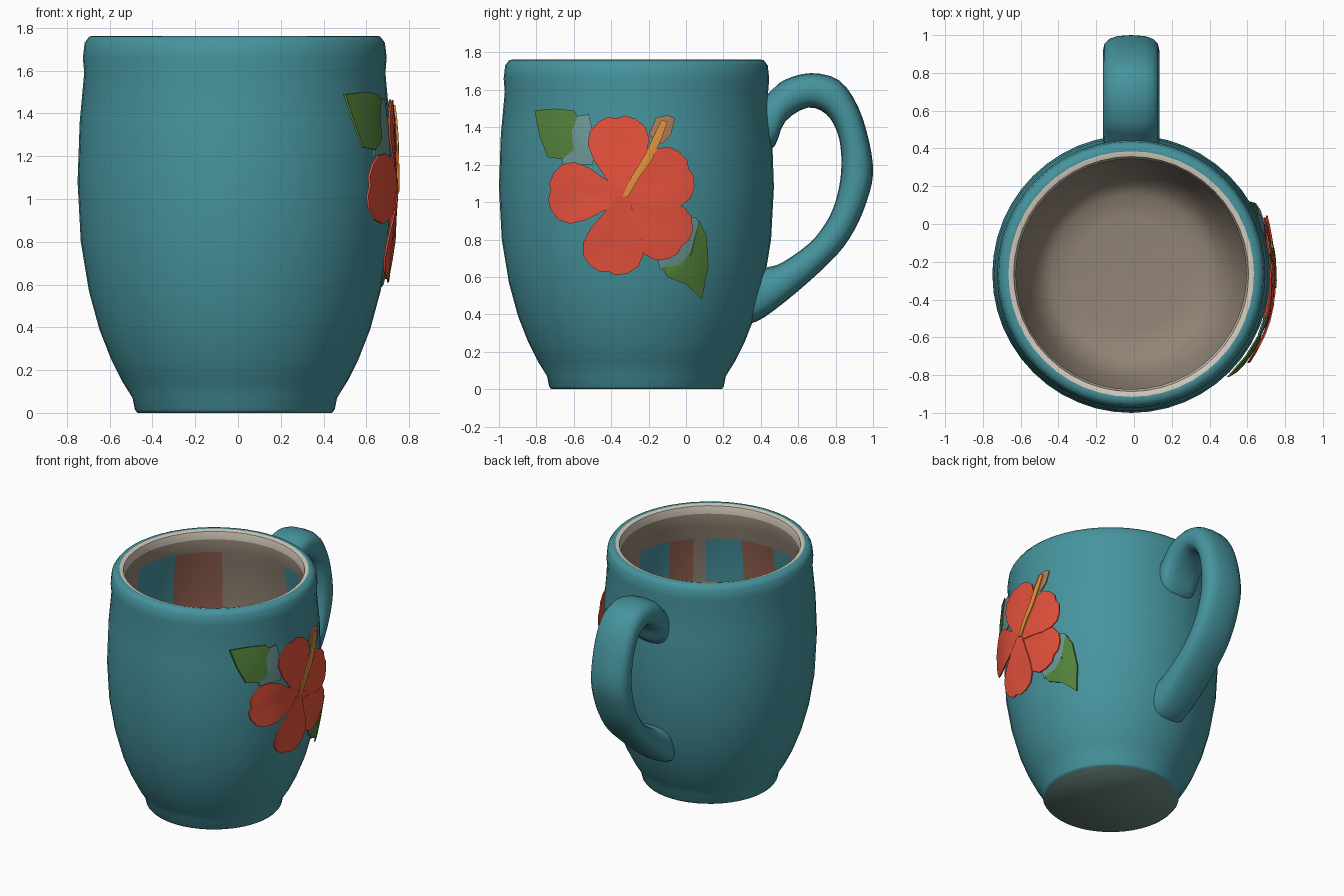
import bpy, bmesh, math

if "Cube" in bpy.data.objects:
    bpy.data.objects.remove(bpy.data.objects["Cube"])

CX, CY = -0.015, -0.265          # mug axis


def mat(name, r, g, b):
    lin = lambda c: ((c / 255 + 0.055) / 1.055) ** 2.4
    m = bpy.data.materials.new(name)
    m.diffuse_color = (lin(r), lin(g), lin(b), 1)
    m.use_nodes = True
    m.node_tree.nodes["Principled BSDF"].inputs["Base Color"].default_value = m.diffuse_color
    return m


TEAL = mat("teal_glaze", 70, 148, 158)
CREAM = mat("cream_rim", 212, 203, 188)
TAUPE = mat("taupe_inside", 147, 133, 118)
BASE = mat("grey_green_base", 108, 136, 125)
RED = mat("petal_red", 236, 84, 62)
GREEN = mat("leaf_green", 84, 132, 60)
PALE = mat("pale_teal", 108, 152, 150)
ORANGE = mat("pistil_orange", 226, 146, 60)
BROWN = mat("stigma_brown", 172, 124, 88)
RUST = mat("rust_inside", 150, 98, 82)


def finish(name, bm, mats, angle=40, recalc=True):
    if recalc:
        bmesh.ops.recalc_face_normals(bm, faces=bm.faces)
    me = bpy.data.meshes.new(name)
    bm.to_mesh(me)
    bm.free()
    for m in mats:
        me.materials.append(m)
    ob = bpy.data.objects.new(name, me)
    bpy.context.collection.objects.link(ob)
    bpy.ops.object.select_all(action='DESELECT')
    ob.select_set(True)
    bpy.context.view_layer.objects.active = ob
    bpy.ops.object.shade_smooth_by_angle(angle=math.radians(angle))
    return ob


# Mug body: outer profile, rim, then inner profile, turned around the axis
OUTER = [(0.455, 0.0), (0.467, 0.015), (0.478, 0.07), (0.528, 0.15), (0.578, 0.25),
         (0.633, 0.39), (0.682, 0.57), (0.72, 0.8), (0.735, 1.08), (0.725, 1.36),
         (0.704, 1.59), (0.71, 1.66), (0.702, 1.73), (0.68, 1.76), (0.65, 1.763)]
INNER = [(0.622, 1.755), (0.61, 1.70), (0.622, 1.6), (0.64, 1.5), (0.655, 1.4), (0.67, 1.25), (0.68, 1.05),
         (0.635, 0.6), (0.55, 0.3), (0.49, 0.18), (0.42, 0.13), (0.3, 0.115)]
SEG = 48
bm = bmesh.new()
rings = []
for r, z in OUTER + INNER:
    rings.append([bm.verts.new((CX + r * math.cos(2 * math.pi * i / SEG),
                                CY + r * math.sin(2 * math.pi * i / SEG), z)) for i in range(SEG)])


def inside_colour(az, z):
    """Faint painted patches on the upper inner wall, by compass sector."""
    if 1.05 < z < (1.56 if az > 0 else 1.46):
        for lo, hi, m in ((122, 152, 4), (152, 185, 0), (48, 72, 0), (-30, -8, 0),
                          (-46, -30, 4), (-78, -54, 0), (-100, -78, 4), (-125, -100, 0)):
            if lo <= az < hi:
                return m
    return 2


for k in range(len(rings) - 1):
    a, b = rings[k], rings[k + 1]
    for i in range(SEG):
        j = (i + 1) % SEG
        f = bm.faces.new((a[i], a[j], b[j], b[i]))
        c = f.calc_center_median()
        if k < len(OUTER) - 1:
            f.material_index = 0
        elif k < len(OUTER) + 1:
            f.material_index = 1
        else:
            f.material_index = inside_colour(math.degrees(math.atan2(c.y - CY, c.x - CX)), c.z)
bm.faces.new(rings[0]).material_index = 3
bm.faces.new(rings[-1]).material_index = 2
finish("mug_body", bm, [TEAL, CREAM, TAUPE, BASE, RUST], 60)


# Handle: loft of rounded sections between outer and inner edge curves (y, z)
def smooth_path(p, steps=3):
    """Catmull-Rom curve through the points."""
    p = [p[0]] + p + [p[-1]]
    out = []
    for a, b, c, d in zip(p, p[1:], p[2:], p[3:]):
        for s in range(steps):
            t = s / steps
            out.append(tuple(0.5 * (2 * b[i] + (c[i] - a[i]) * t + (2 * a[i] - 5 * b[i] + 4 * c[i] - d[i]) * t * t
                                    + (3 * b[i] - a[i] - 3 * c[i] + d[i]) * t ** 3) for i in (0, 1)))
    return out + [p[-1]]


OUT_E = [(0.41, 1.55), (0.46, 1.60), (0.53, 1.655), (0.67, 1.69), (0.82, 1.65), (0.92, 1.51),
         (0.98, 1.32), (1.0, 1.15), (0.965, 1.0), (0.9, 0.85), (0.8, 0.71), (0.6, 0.525),
         (0.42, 0.385), (0.33, 0.345)]
IN_E = [(0.41, 1.27), (0.475, 1.30), (0.53, 1.43), (0.65, 1.505), (0.75, 1.47), (0.81, 1.37),
        (0.83, 1.25), (0.825, 1.12), (0.795, 0.99), (0.745, 0.885), (0.66, 0.78), (0.52, 0.68),
        (0.45, 0.655), (0.38, 0.64)]
bm = bmesh.new()
loops = []
N = 16
for (oy, oz), (iy, iz) in zip(smooth_path(OUT_E), smooth_path(IN_E)):
    ring = []
    for i in range(N):
        t = 2 * math.pi * i / N
        c, s = math.cos(t), math.sin(t)
        u = math.copysign(abs(c) ** 0.75, c)
        v = math.copysign(abs(s) ** 0.75, s)
        ring.append(bm.verts.new((CX + 0.15 * u, (oy + iy) / 2 + (oy - iy) / 2 * v,
                                  (oz + iz) / 2 + (oz - iz) / 2 * v)))
    loops.append(ring)
for a, b in zip(loops, loops[1:]):
    for i in range(N):
        bm.faces.new((a[i], a[(i + 1) % N], b[(i + 1) % N], b[i]))
bm.faces.new(loops[0])
bm.faces.new(loops[-1])
finish("handle", bm, [TEAL], 50)


# Raised decoration: an outline in (y, z) wrapped as a thin sheet on the right side of the mug
def radius(z):
    for (r0, z0), (r1, z1) in zip(OUTER, OUTER[1:]):
        if z0 <= z <= z1:
            return r0 + (r1 - r0) * (z - z0) / (z1 - z0)
    return 0.7


def wrap(y, z, off):
    # the sheet lifts a little more towards the sides of the mug
    r = radius(z) + off + min(0.08 * abs(y - CY), 0.024)
    return (CX + math.sqrt(max(r * r - (y - CY) ** 2, 0)), y, z)


def relief(name, outline, material, edge, mid, thick=0.008):
    n = len(outline)
    cy, cz = sum(p[0] for p in outline) / n, sum(p[1] for p in outline) / n
    bm = bmesh.new()
    prev = None
    # from the back centre, around the edge, to the front centre
    for s, e in ((0.33, -thick), (0.67, -thick), (1, -thick), (1, 0), (0.67, 0), (0.33, 0)):
        off = edge * s + mid * (1 - s) + e
        ring = [bm.verts.new(wrap(cy + (y - cy) * s, cz + (z - cz) * s, off)) for y, z in outline]
        if prev:
            for i in range(n):
                j = (i + 1) % n
                bm.faces.new((prev[i], prev[j], ring[j], ring[i]))
        else:
            bm.faces.new(ring)
        prev = ring
    tip = bm.verts.new(wrap(cy, cz, mid))
    for i in range(n):
        bm.faces.new((prev[i], prev[(i + 1) % n], tip))
    finish(name, bm, [material], 35)


# Five petals around the flower centre
FY, FZ = -0.335, 1.03
HALF = [(0.0, 0.03), (0.25, 0.085), (0.48, 0.14), (0.68, 0.165), (0.84, 0.15), (0.95, 0.1), (1.0, 0.045)]
for k, (deg, length) in enumerate(((95, 0.43), (176, 0.40), (259, 0.42), (320, 0.42), (23, 0.39))):
    a = math.radians(deg)
    pts = HALF + [(0.975, 0.0)] + [(t, -w) for t, w in reversed(HALF)]
    line = [(FY + math.cos(a) * t * length - math.sin(a) * w,
             FZ + math.sin(a) * t * length + math.cos(a) * w) for t, w in pts]
    relief(f"petal_{k + 1}", line, RED, 0.024 + 0.003 * (k % 3), 0.017)

# Leaves, each with a pale base next to the flower
relief("upper_leaf", [(-0.81, 1.49), (-0.7, 1.5), (-0.6, 1.49), (-0.58, 1.46), (-0.61, 1.38), (-0.6, 1.28),
                      (-0.66, 1.23), (-0.74, 1.24), (-0.785, 1.36)], GREEN, 0.015, 0.015)
relief("upper_leaf_base", [(-0.58, 1.46), (-0.52, 1.47), (-0.48, 1.3), (-0.5, 1.2), (-0.66, 1.2),
                           (-0.66, 1.23), (-0.6, 1.28), (-0.61, 1.38)], PALE, 0.011, 0.011)
relief("lower_leaf", [(0.07, 0.9), (0.11, 0.82), (0.12, 0.66), (0.085, 0.48), (0.0, 0.56), (-0.1, 0.6),
                      (-0.13, 0.65), (-0.03, 0.67), (0.03, 0.74)], GREEN, 0.015, 0.015)
relief("lower_leaf_base", [(0.0, 0.92), (0.05, 0.92), (0.075, 0.89), (0.04, 0.73), (-0.02, 0.66),
                           (-0.14, 0.64), (-0.15, 0.69), (-0.05, 0.78)], PALE, 0.011, 0.011)

# Pistil and its tip
relief("stigma", [(-0.2, 1.36), (-0.16, 1.45), (-0.1, 1.465), (-0.06, 1.45), (-0.08, 1.36), (-0.13, 1.31)],
       BROWN, 0.02, 0.024)
relief("pistil", [(-0.34, 1.03), (-0.29, 1.14), (-0.22, 1.25), (-0.165, 1.37), (-0.13, 1.44), (-0.1, 1.43),
                  (-0.13, 1.34), (-0.185, 1.22), (-0.25, 1.13), (-0.31, 1.03)], ORANGE, 0.034, 0.036)
